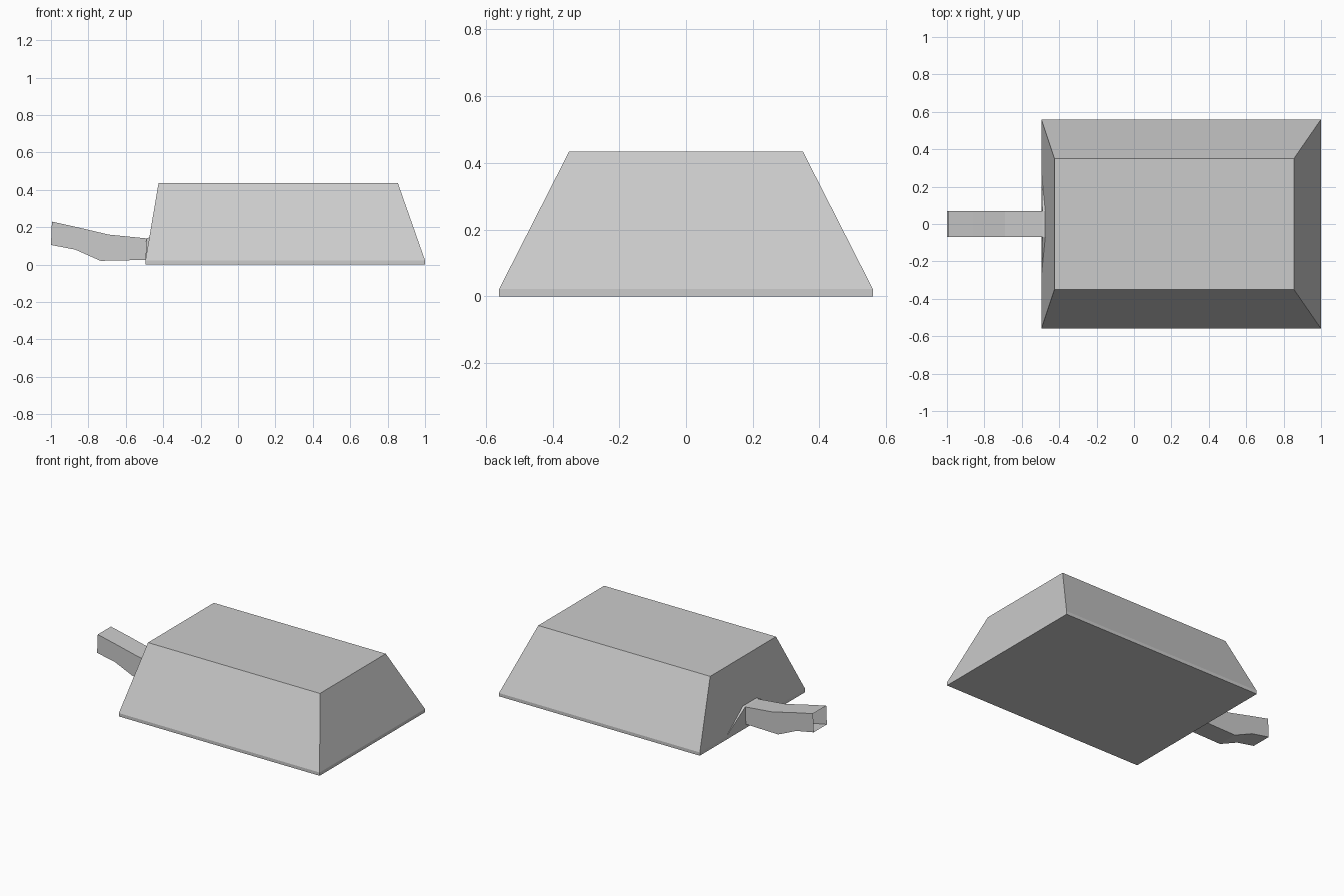
import bpy
import bmesh

if "Cube" in bpy.data.objects:
    bpy.data.objects.remove(bpy.data.objects["Cube"])

grey = bpy.data.materials.new("light grey")
grey.use_nodes = True
grey.diffuse_color = (0.6, 0.6, 0.6, 1)
grey.node_tree.nodes["Principled BSDF"].inputs["Base Color"].default_value = (0.6, 0.6, 0.6, 1)


def finish(name, bm):
    """Turn a bmesh into a flat-shaded grey object."""
    bmesh.ops.recalc_face_normals(bm, faces=bm.faces)
    mesh = bpy.data.meshes.new(name)
    bm.to_mesh(mesh)
    bm.free()
    mesh.materials.append(grey)
    obj = bpy.data.objects.new(name, mesh)
    bpy.context.collection.objects.link(obj)
    return obj


def loft(name, rings, cap_start=True, cap_end=True):
    """Skin a row of four-cornered rings."""
    bm = bmesh.new()
    loops = [[bm.verts.new(p) for p in ring] for ring in rings]
    for a, b in zip(loops, loops[1:]):
        for i in range(4):
            j = (i + 1) % 4
            bm.faces.new((a[i], a[j], b[j], b[i]))
    if cap_start:
        bm.faces.new(loops[0])
    if cap_end:
        bm.faces.new(loops[-1])
    return finish(name, bm)


# Tapered body with a thin upright rim at its base
def level(x0, x1, y, z):
    return [(x0, -y, z), (x1, -y, z), (x1, y, z), (x0, y, z)]


loft("body", [level(-0.495, 1, 0.56, 0),
              level(-0.495, 1, 0.56, 0.022),
              level(-0.425, 0.855, 0.35, 0.435)])

# Bent square handle, a hollow tube open at the outer end
half = 0.07
top = [(-0.995, 0.23), (-0.86, 0.20), (-0.69, 0.16), (-0.49, 0.14), (-0.46, 0.145)]
bottom = [(-1, 0.105), (-0.87, 0.08), (-0.735, 0.02), (-0.49, 0.025), (-0.46, 0.025)]
loft("handle", [[(tx, -half, tz), (tx, half, tz), (bx, half, bz), (bx, -half, bz)]
                for (tx, tz), (bx, bz) in zip(top, bottom)], cap_start=False)

# Small webs blending the handle into the end of the body
for side, label in ((1, "back"), (-1, "front")):
    bm = bmesh.new()
    for p in ((-0.495, 0.28, 0.02), (-0.49, half, 0.14),
              (-0.472, half, 0.145), (-0.495, half, 0.02)):
        bm.verts.new((p[0], side * p[1], p[2]))
    bmesh.ops.convex_hull(bm, input=bm.verts)
    finish(label + "_handle_web", bm)
